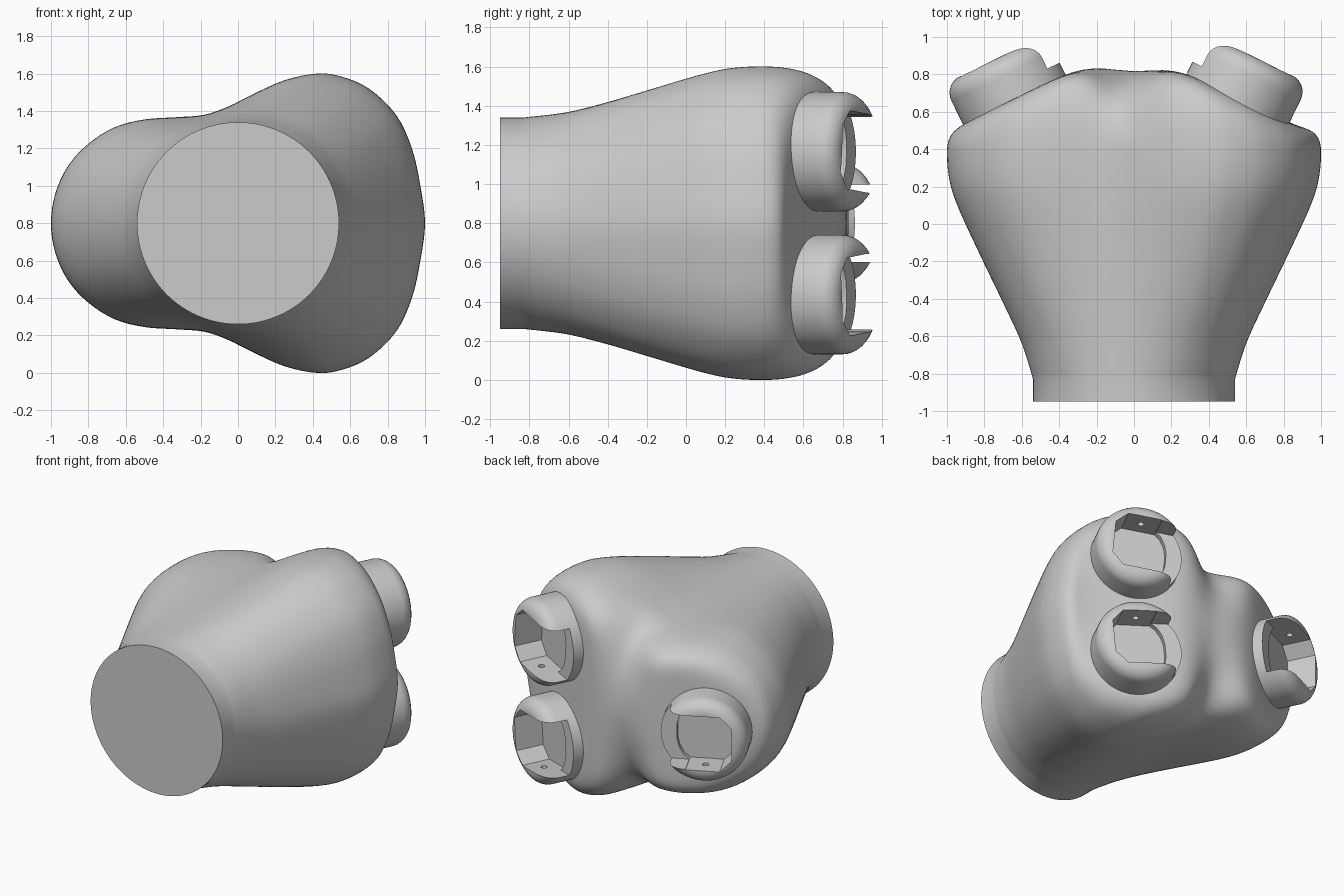
import bpy, bmesh
from math import sin, cos, pi, atan2, exp, log, radians
from mathutils import Vector, Matrix

if "Cube" in bpy.data.objects:
    bpy.data.objects.remove(bpy.data.objects["Cube"])

ZC = 0.8  # height of the body's symmetry plane


def loft(name, rings):
    """Skin a list of equal-length rings and close both ends."""
    bm = bmesh.new()
    rows = [[bm.verts.new(p) for p in r] for r in rings]
    n = len(rows[0])
    for a, b in zip(rows, rows[1:]):
        for i in range(n):
            j = (i + 1) % n
            bm.faces.new((a[i], a[j], b[j], b[i]))
    bm.faces.new(rows[0][::-1])
    bm.faces.new(rows[-1])
    bmesh.ops.recalc_face_normals(bm, faces=bm.faces)
    mesh = bpy.data.meshes.new(name)
    bm.to_mesh(mesh)
    bm.free()
    obj = bpy.data.objects.new(name, mesh)
    bpy.context.collection.objects.link(obj)
    return obj


def smooth_curve(pts, sub, closed):
    """Catmull-Rom subdivision of 2D points."""
    p = [Vector(q) for q in pts]
    n = len(p)
    get = (lambda i: p[i % n]) if closed else (lambda i: p[max(0, min(n - 1, i))])
    out = []
    for i in range(n if closed else n - 1):
        a, b, c, d = (get(i + k) for k in (-1, 0, 1, 2))
        for s in range(sub):
            t = s / sub
            out.append(0.5 * (2 * b + (c - a) * t + (2 * a - 5 * b + 4 * c - d) * t * t
                              + (3 * b - a - 3 * c + d) * t ** 3))
    if not closed:
        out.append(p[-1])
    return out


def smooth(obj, angle):
    bpy.ops.object.select_all(action='DESELECT')
    obj.select_set(True)
    bpy.context.view_layer.objects.active = obj
    bpy.ops.object.shade_smooth_by_angle(angle=angle)


# Body: round neck swelling into a three-lobed section, then a domed back
half = [(1, 0), (.975, .2), (.93, .4), (.845, .58), (.7, .72), (.55, .785), (.42, .8),
        (.25, .765), (.08, .69), (-.05, .625), (-.18, .58), (-.33, .567), (-.5, .555),
        (-.66, .513), (-.8, .425), (-.91, .305), (-.978, .155), (-1, 0)]
outline = smooth_curve(half + [(x, -z) for x, z in half[-2:0:-1]], 4, True)
growth = [(-.83, 0), (-.72, .07), (-.6, .165), (-.4, .37), (-.2, .58), (0, .785),
          (.1, .88), (.2, .955), (.3, .992), (.38, 1)]
NECK = 0.54


def section(y, w):
    ring = []
    v = w ** .88  # height swells slightly earlier than width
    for p in outline:
        a = atan2(p.y, p.x)
        ring.append((cos(a) * NECK * (1 - w) + p.x * w, y,
                     ZC + sin(a) * NECK * (1 - v) + p.y * v))
    return ring


def back(x, z):
    """Back surface: two slanted planes and a middle ridge, softly joined."""
    planes = (.67 + .49 * (x + .645), .675 - .49 * (x - .56), .85)
    y = -log(sum(exp(-30 * v) for v in planes)) / 30
    y -= .03 * exp(-(x / .18) ** 2)
    y -= .15 * exp(-((x + .08) / .16) ** 2) * (z / .55) ** 2
    return log(exp(60 * y) + exp(60 * .515)) / 60


rings = [section(-.95, 0)]
rings += [section(p.x, max(0, p.y)) for p in smooth_curve(growth, 3, False)]
for k in range(1, 37):
    s = 1 - .98 * (k / 36) ** 2.6
    ring = []
    for p in outline:
        x, z = p.x * s, p.y * s
        dome = (1 - s ** (8 + 14 * p.x ** 2)) ** .43
        ring.append((x, .38 + (back(x, z) - .38) * dome, ZC + z))
    rings.append(ring)
body = loft("body", rings)
smooth(body, 1.0)


# Socket: rounded collar with a pocket, a side slot and pin holes
def lathe(name, profile, n=72):
    return loft(name, [[(r * cos(2 * pi * i / n), r * sin(2 * pi * i / n), h)
                        for i in range(n)] for r, h in profile])


def prism(name, poly, z0, z1):
    return loft(name, [[(x, y, z) for x, y in poly] for z in (z0, z1)])


socket = lathe("socket_left", [(.305, -.1), (.305, .13), (.303, .15), (.296, .172),
                               (.285, .19), (.27, .206), (.25, .219), (.228, .226), (.21, .228)])
pocket_half = [(-.2, .12), (-.12, .2), (.11, .2), (.15, .165), (.18, .11), (.195, .05)]
pocket = prism("pocket_cutter", pocket_half + [(x, -y) for x, y in pocket_half[::-1]], .02, .5)
slot = prism("slot_cutter", [(.1, -.198), (.5, -.198), (.5, .198), (.1, .198)], .06, .5)
pin = lathe("pin_cutter", [(.022, -.25), (.022, .25)], 20)
pin.data.transform(Matrix.Translation((-.01, 0, .12)) @ Matrix.Rotation(pi / 2, 4, 'X'))

bpy.context.view_layer.objects.active = socket
for cutter in (pocket, slot, pin):
    cutter.hide_render = True
    mod = socket.modifiers.new("cut", 'BOOLEAN')
    mod.operation = 'DIFFERENCE'
    mod.solver = 'EXACT'
    mod.object = cutter
    bpy.ops.object.modifier_apply(modifier=mod.name)
    bpy.data.objects.remove(cutter)
smooth(socket, .5)


# Place sockets: local X points inward, local Z points out of the body
def place(obj, loc, side, spin):
    axis = Vector((side * .44, .9, 0)).normalized()
    inward = Vector((-side * .9, .44, 0)).normalized()
    m = Matrix((inward, axis.cross(inward), axis)).transposed().to_4x4()
    obj.matrix_world = Matrix.Translation(loc) @ m @ Matrix.Rotation(radians(spin), 4, 'Z')


place(socket, (-.645, .675, ZC), -1, 0)
for name, side in (("socket_right_upper", 1), ("socket_right_lower", -1)):
    copy = bpy.data.objects.new(name, socket.data)
    bpy.context.collection.objects.link(copy)
    place(copy, (.56, .68, ZC + side * .365), 1, -5 * side)
